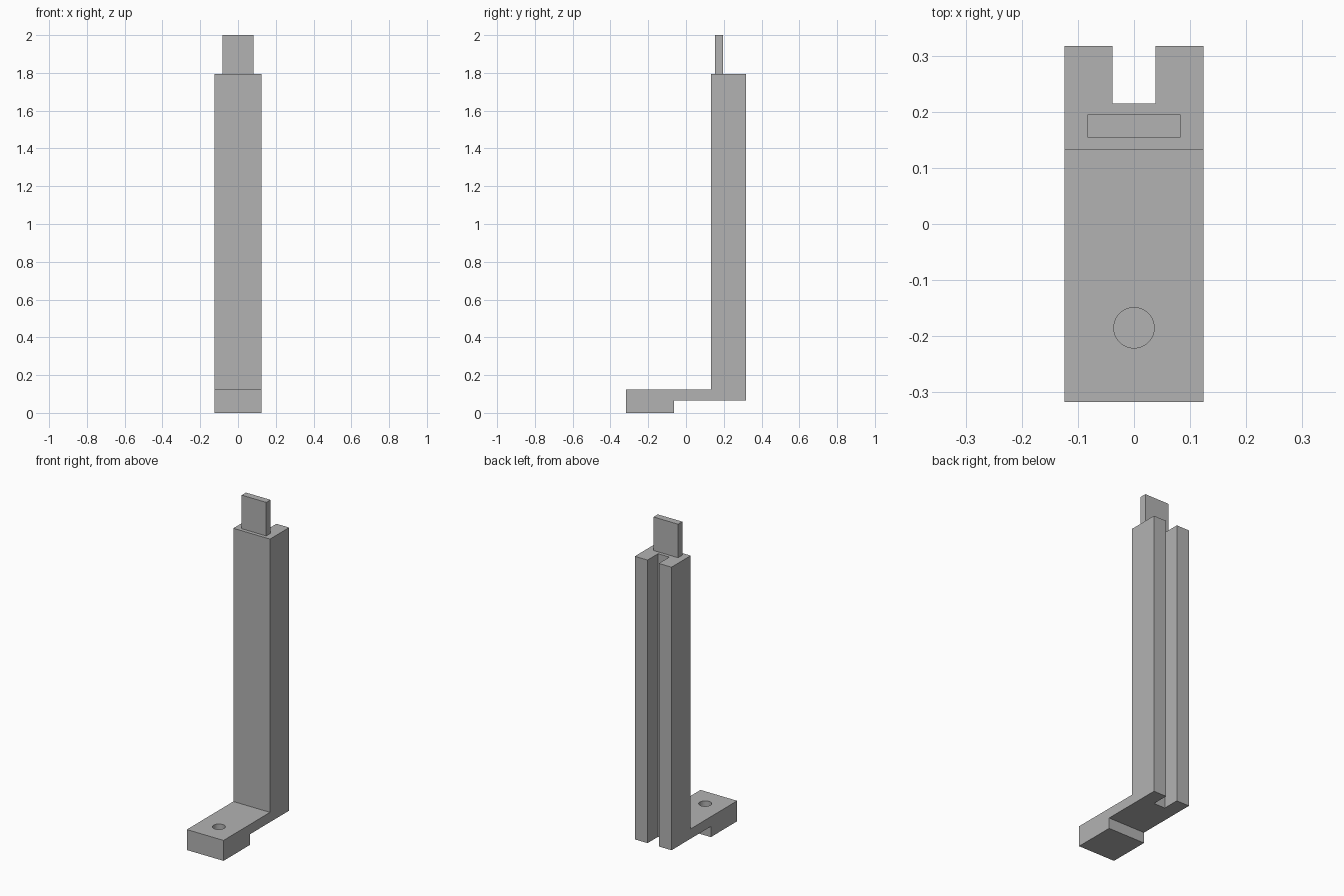
import bpy
import bmesh
from mathutils import Vector

if "Cube" in bpy.data.objects:
    bpy.data.objects.remove(bpy.data.objects["Cube"], do_unlink=True)

grey = bpy.data.materials.new("plain grey")
grey.use_nodes = True
colour = (0.45, 0.45, 0.45, 1)
grey.diffuse_color = colour
grey.node_tree.nodes["Principled BSDF"].inputs["Base Color"].default_value = colour

HALF_W = 0.124
FRONT, BACK = -0.317, 0.317
COLUMN_FRONT = 0.132
PLATE_LOW, PLATE_TOP, COLUMN_TOP = 0.065, 0.125, 1.795


def finish(name, bm):
    bmesh.ops.recalc_face_normals(bm, faces=bm.faces)
    mesh = bpy.data.meshes.new(name)
    bm.to_mesh(mesh)
    bm.free()
    obj = bpy.data.objects.new(name, mesh)
    obj.data.materials.append(grey)
    bpy.context.collection.objects.link(obj)
    return obj


def box(name, low, high):
    bm = bmesh.new()
    bmesh.ops.create_cube(bm, size=1)
    low, high = Vector(low), Vector(high)
    for v in bm.verts:
        v.co = (low + high) / 2 + v.co * (high - low)
    return finish(name, bm)


def cut(target, cutter):
    mod = target.modifiers.new(cutter.name, "BOOLEAN")
    mod.operation = "DIFFERENCE"
    mod.solver = "EXACT"
    mod.object = cutter
    cutter.hide_render = True
    cutter.hide_viewport = True
    cutter.display_type = "WIRE"


# Foot, plate and column as one side profile extruded across the width
profile = [(FRONT, 0), (-0.063, 0), (-0.063, PLATE_LOW), (BACK, PLATE_LOW),
           (BACK, COLUMN_TOP), (COLUMN_FRONT, COLUMN_TOP),
           (COLUMN_FRONT, PLATE_TOP), (FRONT, PLATE_TOP)]
bm = bmesh.new()
side = bm.faces.new([bm.verts.new((-HALF_W, y, z)) for y, z in profile])
moved = bmesh.ops.extrude_face_region(bm, geom=[side])["geom"]
bmesh.ops.translate(bm, vec=(2 * HALF_W, 0, 0),
                    verts=[g for g in moved if isinstance(g, bmesh.types.BMVert)])
bracket = finish("column_and_foot", bm)

# Groove down the back of the column
cut(bracket, box("groove_cutter", (-0.038, 0.215, -0.1), (0.038, 0.4, 1.9)))

# Blind round hole in the foot
bm = bmesh.new()
bmesh.ops.create_cone(bm, cap_ends=True, segments=48, radius1=0.036,
                      radius2=0.036, depth=0.12)
bmesh.ops.translate(bm, vec=(0, -0.185, PLATE_TOP), verts=bm.verts)
cut(bracket, finish("hole_cutter", bm))

# Thin tab on top of the column
box("top_tab", (-0.083, 0.154, COLUMN_TOP), (0.083, 0.195, 2))
